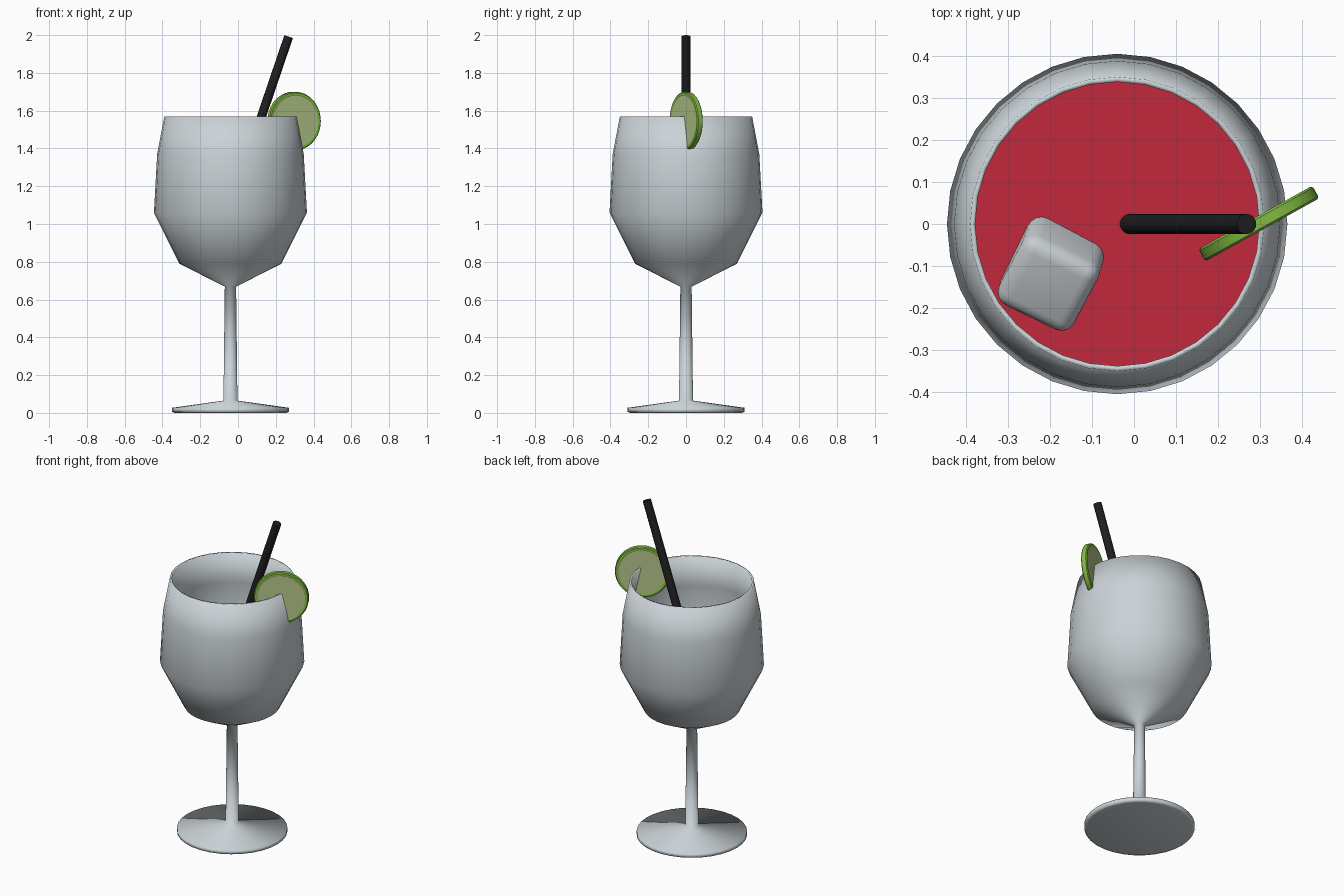
import bpy, bmesh, math
from mathutils import Vector

if "Cube" in bpy.data.objects:
    bpy.data.objects.remove(bpy.data.objects["Cube"])

AXIS = -0.04          # x position of the glass axis
LEVEL = 1.18          # height of the drink


def material(name, rgb):
    m = bpy.data.materials.new(name)
    m.diffuse_color = (*rgb, 1)
    m.use_nodes = True
    m.node_tree.nodes["Principled BSDF"].inputs["Base Color"].default_value = m.diffuse_color
    return m


GLASS = material("clear_glass_grey", (0.60, 0.655, 0.68))
ICE = material("ice_grey", (0.58, 0.62, 0.64))
DRINK = material("red_drink", (0.54, 0.022, 0.045))
PEEL = material("lime_green", (0.22, 0.50, 0.055))
FLESH = material("pale_lime", (0.47, 0.57, 0.26))
BLACK = material("black_plastic", (0.014, 0.014, 0.014))


def lathe(name, profile, mat, sides=32, loc=(0, 0, 0)):
    """Spin (radius, z) points around z; zero radius makes a pole."""
    bm = bmesh.new()
    rings = []
    for r, z in profile:
        if r == 0:
            rings.append([bm.verts.new((0, 0, z))] * sides)
        else:
            rings.append([bm.verts.new((r * math.cos(2 * math.pi * i / sides),
                                        r * math.sin(2 * math.pi * i / sides), z))
                          for i in range(sides)])
    for a, b in zip(rings, rings[1:]):
        for i in range(sides):
            j = (i + 1) % sides
            bm.faces.new(dict.fromkeys((a[i], a[j], b[j], b[i])))
    bmesh.ops.recalc_face_normals(bm, faces=bm.faces)
    me = bpy.data.meshes.new(name)
    bm.to_mesh(me)
    bm.free()
    me.materials.append(mat)
    me.shade_smooth()
    ob = bpy.data.objects.new(name, me)
    bpy.context.collection.objects.link(ob)
    ob.location = loc
    return ob


def smooth(ob, degrees=40):
    bpy.ops.object.select_all(action='DESELECT')
    ob.select_set(True)
    bpy.context.view_layer.objects.active = ob
    bpy.ops.object.shade_smooth_by_angle(angle=math.radians(degrees))


# Wine glass: foot, stem, outer bowl, rim, inner bowl
lathe("wine_glass", [
    (0, 0), (0.295, 0), (0.31, 0.005), (0.31, 0.027), (0.037, 0.065),
    (0.030, 0.668), (0.27, 0.79), (0.405, 1.06), (0.388, 1.37), (0.35, 1.57),
    (0.338, 1.57), (0.376, 1.37), (0.392, 1.06), (0.262, 0.80), (0.03, 0.69), (0, 0.685)],
    GLASS, loc=(AXIS, 0, 0))

# Drink filling the inside of the bowl
drink = lathe("drink", [(0, 0.69), (0.03, 0.695), (0.259, 0.803), (0.389, 1.06),
                        (0.383, LEVEL), (0, LEVEL)], DRINK, loc=(AXIS, 0, 0))
smooth(drink)

# Ice cube: tilted, rounded, half sunk in the drink
bpy.ops.mesh.primitive_cube_add(size=0.2, location=(-0.195, -0.112, 1.17),
                                rotation=(math.radians(25), math.radians(4), math.radians(-26)))
ice = bpy.context.object
ice.name = "ice_cube"
ice.data.materials.append(ICE)
bev = ice.modifiers.new("rounding", 'BEVEL')
bev.width, bev.segments = 0.035, 4
ice.data.shade_smooth()

# Straw: leaning to the right, its foot inside the drink
top, slope = Vector((0.268, 0, 1.992)), Vector((0.34, 0, 1))
low = top - slope * 1.05
bpy.ops.mesh.primitive_cylinder_add(vertices=20, radius=0.024, depth=(top - low).length,
                                    location=(top + low) / 2,
                                    rotation=(0, math.atan(0.34), 0))
straw = bpy.context.object
straw.name = "straw"
straw.data.materials.append(BLACK)
smooth(straw)

# Lime slice: standing disc across the rim, pale flesh inside a green peel
lime = lathe("lime_slice", [(0, -0.015), (0.135, -0.015), (0.138, -0.017), (0.150, -0.017),
                            (0.155, -0.012), (0.155, 0.012), (0.150, 0.017), (0.138, 0.017),
                            (0.135, 0.015), (0, 0.015)],
             PEEL, sides=40, loc=(0.297, 0.001, 1.545))
lime.data.materials.append(FLESH)
for p in lime.data.polygons:
    if Vector(p.center[:2]).length < 0.12:
        p.material_index = 1
lime.rotation_euler = (math.radians(90), 0, math.radians(29))
smooth(lime, 30)
